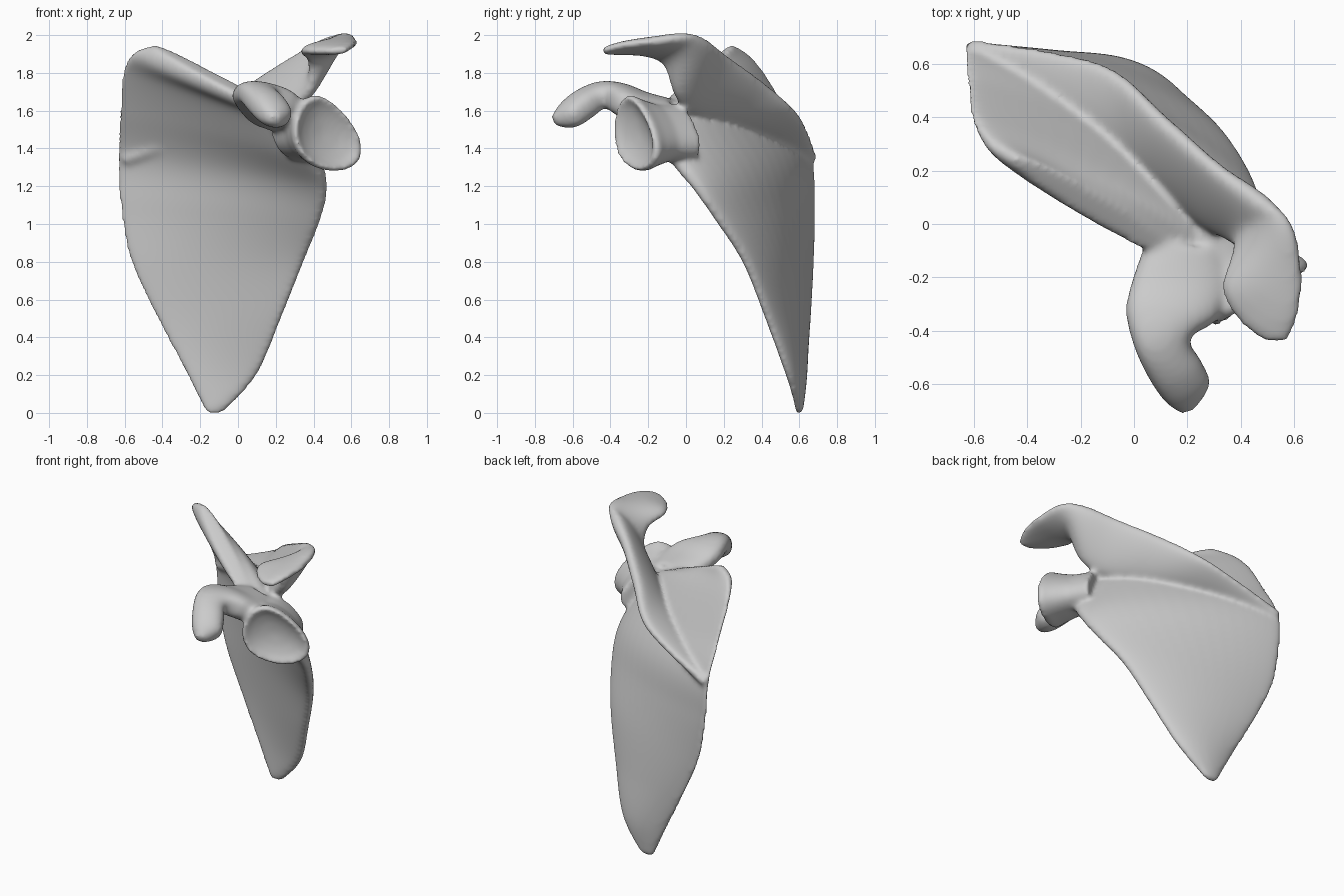
import bpy
import bmesh
import math
from mathutils import Vector

STEPS = 6      # interpolated sections between two given rows
SIDES = 40     # points around each section

cube = bpy.data.objects.get("Cube")
if cube:
    bpy.data.objects.remove(cube, do_unlink=True)

bm = bmesh.new()


def loft(rings):
    """Skin a list of equal rings and close both ends."""
    loops = [[bm.verts.new(point) for point in ring] for ring in rings]
    count = len(loops[0])
    faces = [bm.faces.new(loops[0]), bm.faces.new(loops[-1])]
    for low, high in zip(loops, loops[1:]):
        for i in range(count):
            j = (i + 1) % count
            faces.append(bm.faces.new((low[i], low[j], high[j], high[i])))
    bmesh.ops.recalc_face_normals(bm, faces=faces)


def spline(rows):
    """Pass a smooth curve through rows of numbers."""
    result = []
    last = len(rows) - 1
    for k in range(last):
        quad = zip(rows[max(k - 1, 0)], rows[k], rows[k + 1], rows[min(k + 2, last)])
        quad = list(quad)
        for s in range(STEPS):
            t = s / STEPS
            result.append([
                b + t * (c - a) / 2
                + t * t * (a - 2.5 * b + 2 * c - d / 2)
                + t ** 3 * (1.5 * (b - c) + (d - a) / 2)
                for a, b, c, d in quad])
    result.append(list(rows[last]))
    return result


def ribbon(rows):
    """Rounded plate; each row is (edge A, edge B, half thickness A, B, bulge)."""
    rows = spline([(*a, *b, *rest) for a, b, *rest in rows])
    mids = [(Vector(r[:3]) + Vector(r[3:6])) / 2 for r in rows]
    rings = []
    for k, row in enumerate(rows):
        edge_a, edge_b = Vector(row[:3]), Vector(row[3:6])
        thick_a, thick_b, bulge = row[6:]
        along = mids[min(k + 1, len(mids) - 1)] - mids[max(k - 1, 0)]
        normal = along.cross(edge_b - edge_a).normalized()
        ring = []
        for i in range(SIDES):
            angle = math.tau * i / SIDES
            u = (1 - math.cos(angle)) / 2
            side = math.copysign(abs(math.sin(angle)) ** 0.7, math.sin(angle))
            depth = side * (thick_a + (thick_b - thick_a) * u) + bulge * 4 * u * (1 - u)
            ring.append(edge_a.lerp(edge_b, u) + normal * depth)
        rings.append(ring)
    loft(rings)


# Triangular blade: inner border to outer border, from lower tip to upper edge
ribbon([
    ((-0.17, 0.60, 0.0), (-0.08, 0.60, 0.0), 0.02, 0.02, 0),
    ((-0.28, 0.62, 0.22), (0.10, 0.54, 0.2), 0.03, 0.04, 0.02),
    ((-0.43, 0.65, 0.5), (0.23, 0.43, 0.5), 0.03, 0.05, 0.03),
    ((-0.57, 0.67, 0.8), (0.35, 0.31, 0.8), 0.03, 0.06, 0.04),
    ((-0.63, 0.68, 1.1), (0.44, 0.16, 1.03), 0.03, 0.07, 0.05),
    ((-0.64, 0.66, 1.36), (0.47, 0.04, 1.2), 0.03, 0.08, 0.06),
    ((-0.63, 0.53, 1.6), (0.42, -0.08, 1.36), 0.03, 0.10, 0.06),
    ((-0.61, 0.40, 1.81), (0.32, -0.12, 1.52), 0.04, 0.09, 0.04),
    ((-0.55, 0.30, 1.91), (0.22, -0.12, 1.59), 0.06, 0.08, 0.01),
    ((-0.44, 0.24, 1.95), (0.15, -0.12, 1.63), 0.05, 0.05, 0),
])

# Raised spine on the back, twisting into the flat overhanging hook
ribbon([
    ((-0.60, 0.62, 1.32), (-0.62, 0.69, 1.36), 0.03, 0.03, 0),
    ((-0.35, 0.46, 1.42), (-0.32, 0.65, 1.48), 0.05, 0.03, 0),
    ((-0.10, 0.28, 1.5), (-0.08, 0.58, 1.6), 0.06, 0.04, 0),
    ((0.10, 0.13, 1.55), (0.10, 0.41, 1.75), 0.06, 0.05, 0),
    ((0.27, 0.0, 1.6), (0.31, 0.22, 1.89), 0.06, 0.05, 0),
    ((0.38, -0.07, 1.7), (0.48, 0.10, 1.98), 0.05, 0.06, 0),
    ((0.37, -0.12, 1.85), (0.59, 0.0, 2.0), 0.04, 0.05, 0),
    ((0.33, -0.24, 1.91), (0.63, -0.17, 1.97), 0.04, 0.04, 0),
    ((0.39, -0.36, 1.91), (0.62, -0.33, 1.95), 0.03, 0.03, 0),
    ((0.49, -0.44, 1.91), (0.58, -0.44, 1.92), 0.02, 0.02, 0),
])

# Beak-like process curving forward and down
ribbon([
    ((0.04, -0.08, 1.6), (0.34, -0.12, 1.55), 0.08, 0.10, 0),
    ((-0.01, -0.22, 1.65), (0.36, -0.25, 1.58), 0.07, 0.10, 0),
    ((-0.03, -0.33, 1.69), (0.31, -0.36, 1.64), 0.07, 0.09, 0),
    ((0.0, -0.46, 1.7), (0.21, -0.43, 1.67), 0.07, 0.07, 0),
    ((0.05, -0.57, 1.65), (0.25, -0.51, 1.62), 0.08, 0.08, 0),
    ((0.11, -0.66, 1.59), (0.28, -0.59, 1.56), 0.07, 0.07, 0),
    ((0.17, -0.71, 1.55), (0.23, -0.69, 1.54), 0.03, 0.03, 0),
])

# Neck and shallow egg-shaped joint socket
center = Vector((0.47, -0.28, 1.48))
facing = Vector((0.52, -0.85, 0.0)).normalized()
across = Vector((-facing.y, facing.x, 0.0))
profile = [(-0.32, 0.15), (-0.18, 0.15), (-0.08, 0.18), (-0.02, 0.205),
           (0.01, 0.19), (-0.02, 0.15), (-0.04, 0.09), (-0.05, 0.02)]
socket = []
for depth, radius in profile:
    ring = []
    for i in range(SIDES):
        angle = math.tau * i / SIDES
        rise = radius * math.cos(angle)
        width = radius * math.sin(angle) * (1 - 0.25 * math.cos(angle)) - 0.3 * rise
        ring.append(center + facing * depth + across * width + Vector((0, 0, rise)))
    socket.append(ring)
loft(socket)

# One fused, softened surface
mesh = bpy.data.meshes.new("shoulder_blade")
bm.to_mesh(mesh)
bm.free()
bone = bpy.data.objects.new("shoulder_blade", mesh)
bpy.context.collection.objects.link(bone)

remesh = bone.modifiers.new("fuse", 'REMESH')
remesh.mode = 'VOXEL'
remesh.voxel_size = 0.014
remesh.use_smooth_shade = True
soften = bone.modifiers.new("soften", 'SMOOTH')
soften.factor = 0.5
soften.iterations = 14

# Plain bone colour
grey = bpy.data.materials.new("bone_grey")
grey.use_nodes = True
colour = (0.6, 0.6, 0.6, 1.0)
grey.diffuse_color = colour
grey.node_tree.nodes["Principled BSDF"].inputs["Base Color"].default_value = colour
mesh.materials.append(grey)
for polygon in mesh.polygons:
    polygon.use_smooth = True
